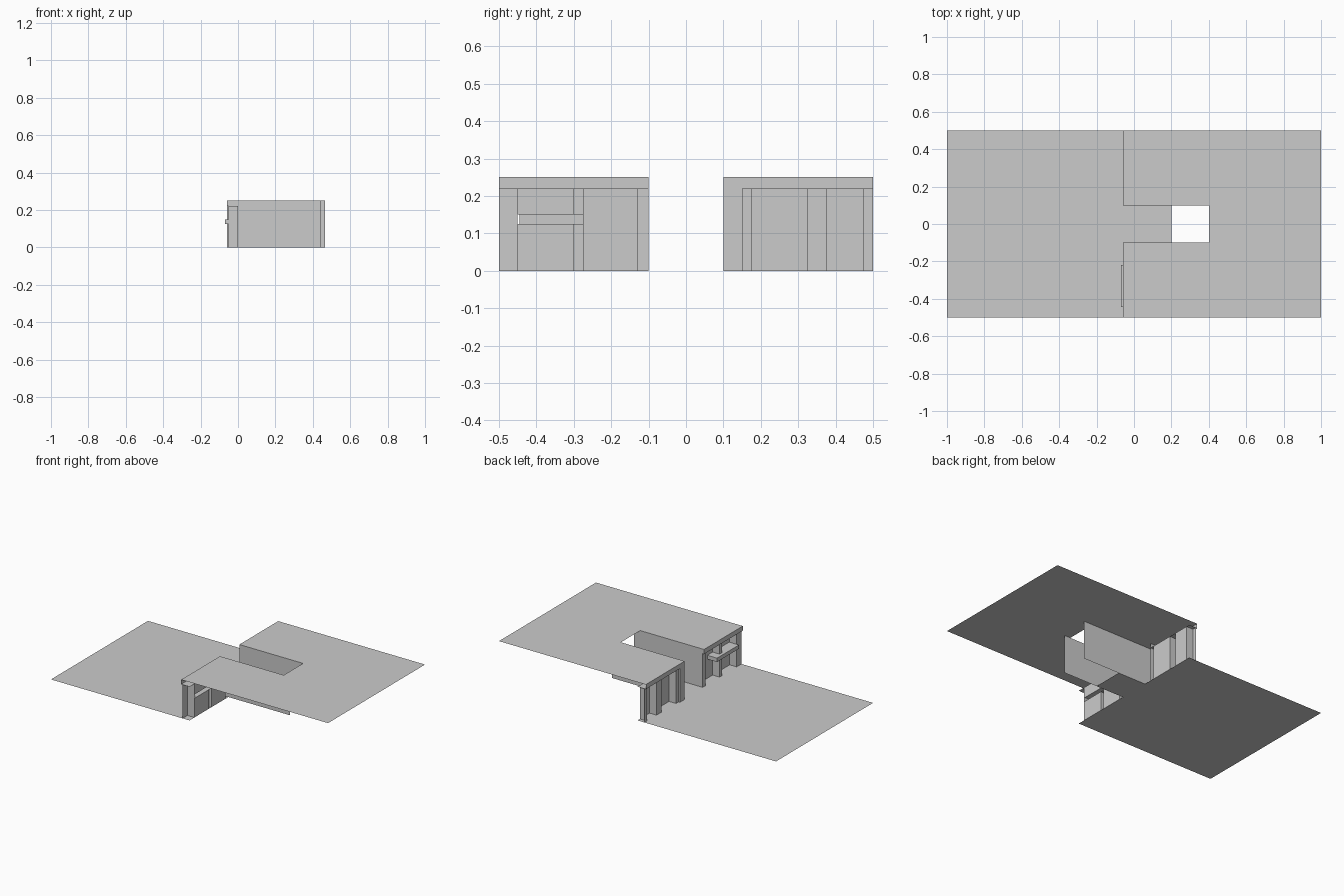
import bpy
import bmesh

cube = bpy.data.objects.get("Cube")
if cube:
    bpy.data.objects.remove(cube, do_unlink=True)

grey = bpy.data.materials.new("light_grey")
grey.use_nodes = True
colour = (0.6, 0.6, 0.6, 1)
grey.diffuse_color = colour
grey.node_tree.nodes["Principled BSDF"].inputs["Base Color"].default_value = colour

TOP = 0.25       # upper terrace height
BEAM = 0.22      # underside of the lintel beam
EAVE = -0.06     # front of the beam
POST = -0.05     # front of the posts


def sheet(name, polygons):
    """Make one object from flat outlines."""
    bm = bmesh.new()
    for points in polygons:
        bm.faces.new([bm.verts.new(p) for p in points])
    bmesh.ops.remove_doubles(bm, verts=bm.verts, dist=0.0001)
    mesh = bpy.data.meshes.new(name)
    bm.to_mesh(mesh)
    bm.free()
    mesh.materials.append(grey)
    obj = bpy.data.objects.new(name, mesh)
    bpy.context.collection.objects.link(obj)
    return obj


def x_face(x, y0, y1, z0, z1):
    return [(x, y1, z0), (x, y0, z0), (x, y0, z1), (x, y1, z1)]


def y_face(y, x0, x1, z0, z1, back=False):
    face = [(x0, y, z0), (x1, y, z0), (x1, y, z1), (x0, y, z1)]
    return face[::-1] if back else face


def flat(z, x0, x1, y0, y1, down=False):
    face = [(x0, y0, z), (x1, y0, z), (x1, y1, z), (x0, y1, z)]
    return face[::-1] if down else face


def shell(x, y0, y1, z0, z1, sides="lr", caps=False):
    """Open-backed box standing out from the wall line at x = 0."""
    faces = [x_face(x, y0, y1, z0, z1)]
    if "l" in sides:
        faces.append(y_face(y0, x, 0, z0, z1))
    if "r" in sides:
        faces.append(y_face(y1, x, 0, z0, z1, True))
    if caps:
        faces += [flat(z0, x, 0, y0, y1, True), flat(z1, x, 0, y0, y1)]
    return faces


# Lower ground with the alley floor
sheet("lower_ground", [flat(0, -1, 0, -0.5, 0.5), flat(0, 0, 0.2, -0.1, 0.1)])

# Upper terrace around the alley
sheet("upper_terrace", [
    flat(TOP, EAVE, 0.4, -0.5, -0.1),
    flat(TOP, EAVE, 0.4, 0.1, 0.5),
    flat(TOP, 0.4, 1, -0.5, 0.5),
])

# Alley side walls
sheet("alley_wall_front", [y_face(-0.1, 0, 0.445, 0, TOP, True)])
sheet("alley_wall_back", [y_face(0.1, 0, 0.465, 0, TOP)])

# Hollow lintel beams
for name, y0, y1, side in (("beam_front", -0.5, -0.1, "r"),
                           ("beam_back", 0.15, 0.5, "")):
    sheet(name, shell(EAVE, y0, y1, BEAM, TOP, side)
          + [flat(BEAM, EAVE, 0, y0, y1, True)])

# Posts of the shop front
sheet("shop_posts", shell(POST, -0.5, -0.45, 0, BEAM, "r")
      + shell(POST, -0.3, -0.275, 0, 0.125)
      + shell(POST, -0.3, -0.275, 0.15, BEAM)
      + shell(POST, -0.13, -0.1, 0, BEAM))

# Recessed shop panels: window, lower wall and door
sheet("shop_panels", [
    x_face(0, -0.45, -0.3, 0, 0.125),
    x_face(0, -0.45, -0.3, 0.15, BEAM),
    x_face(0, -0.275, -0.13, 0, BEAM),
])

# Counter below the window
sheet("counter", shell(-0.07, -0.445, -0.22, 0.125, 0.15, caps=True))

# Posts of the back building, with a full-height corner pier
sheet("corner_pier", shell(EAVE, 0.1, 0.15, 0, TOP))
sheet("back_posts", shell(POST, 0.15, 0.175, 0, BEAM, "r")
      + shell(POST, 0.325, 0.375, 0, BEAM)
      + shell(POST, 0.475, 0.5, 0, BEAM, "l"))

# Recessed panels of the back building
sheet("back_panels", [
    x_face(0, 0.175, 0.325, 0, BEAM),
    x_face(0, 0.375, 0.475, 0, BEAM),
])
